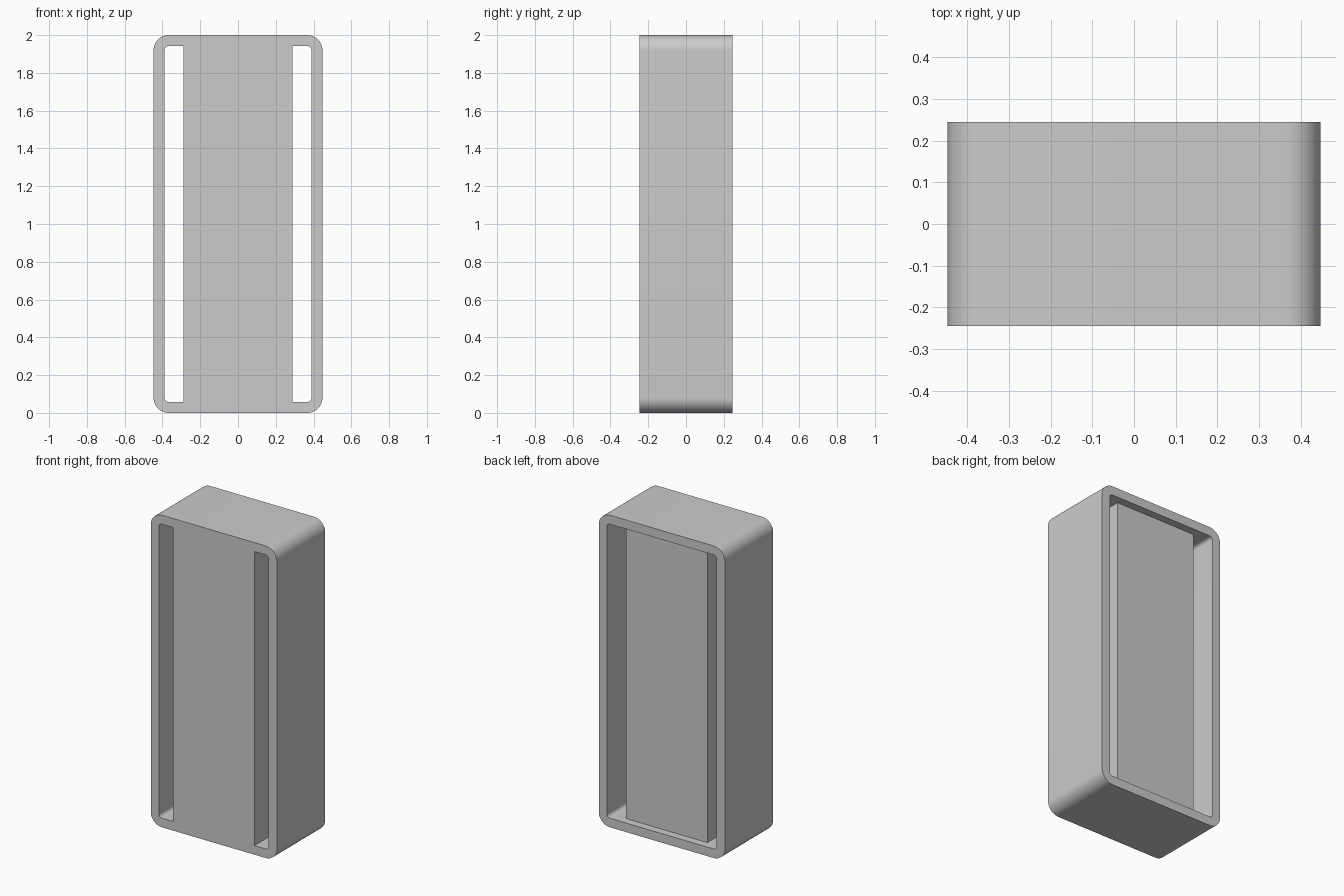
import bpy
import bmesh
import math

if "Cube" in bpy.data.objects:
    bpy.data.objects.remove(bpy.data.objects["Cube"], do_unlink=True)

HALF_W, HALF_D, HEIGHT = 0.447, 0.245, 2.0
WALL = 0.058
OUTER_R, INNER_R = 0.08, 0.022
PANEL_HALF_W = 0.288
RECESS = 0.05

grey = bpy.data.materials.new("plain grey")
grey.use_nodes = True
colour = (0.6, 0.6, 0.6, 1)
grey.diffuse_color = colour
grey.node_tree.nodes["Principled BSDF"].inputs["Base Color"].default_value = colour


def rounded_prism(name, half_w, half_h, y0, y1, radius=0, steps=12):
    """Rounded rectangle in XZ, centred at mid height, extruded from y0 to y1."""
    bm = bmesh.new()
    ring = []
    corners = [(1, 1), (-1, 1), (-1, -1), (1, -1)]
    for i, (sx, sz) in enumerate(corners):
        count = steps if radius else 0
        for k in range(count + 1):
            a = math.pi / 2 * (i + k / max(count, 1))
            x = sx * (half_w - radius) + radius * math.cos(a)
            z = sz * (half_h - radius) + radius * math.sin(a)
            ring.append(bm.verts.new((x, y0, z + HEIGHT / 2)))
    face = bm.faces.new(ring)
    out = bmesh.ops.extrude_face_region(bm, geom=[face])
    moved = [g for g in out["geom"] if isinstance(g, bmesh.types.BMVert)]
    bmesh.ops.translate(bm, verts=moved, vec=(0, y1 - y0, 0))
    bmesh.ops.recalc_face_normals(bm, faces=bm.faces)
    mesh = bpy.data.meshes.new(name)
    bm.to_mesh(mesh)
    bm.free()
    mesh.materials.append(grey)
    obj = bpy.data.objects.new(name, mesh)
    bpy.context.collection.objects.link(obj)
    return obj


def subtract(target, cutter):
    """Cut one solid from another and discard the cutter."""
    cutter.hide_render = True
    mod = target.modifiers.new("cut", "BOOLEAN")
    mod.operation = "DIFFERENCE"
    mod.solver = "EXACT"
    mod.object = cutter
    bpy.ops.object.select_all(action="DESELECT")
    bpy.context.view_layer.objects.active = target
    target.select_set(True)
    bpy.ops.object.modifier_apply(modifier=mod.name)
    bpy.data.objects.remove(cutter, do_unlink=True)


# Outer rounded casing
casing = rounded_prism("casing", HALF_W, HEIGHT / 2, -HALF_D, HALF_D, OUTER_R)

# Cavity right through, less the central panel that stops short of the back
cavity = rounded_prism("cavity", HALF_W - WALL, HEIGHT / 2 - WALL, -0.5, 0.5, INNER_R)
panel = rounded_prism("panel", PANEL_HALF_W, HEIGHT, -1, HALF_D - RECESS)
subtract(cavity, panel)
subtract(casing, cavity)

# Smooth corners, crisp edges
casing.select_set(True)
bpy.context.view_layer.objects.active = casing
bpy.ops.object.shade_smooth_by_angle(angle=math.radians(30))
